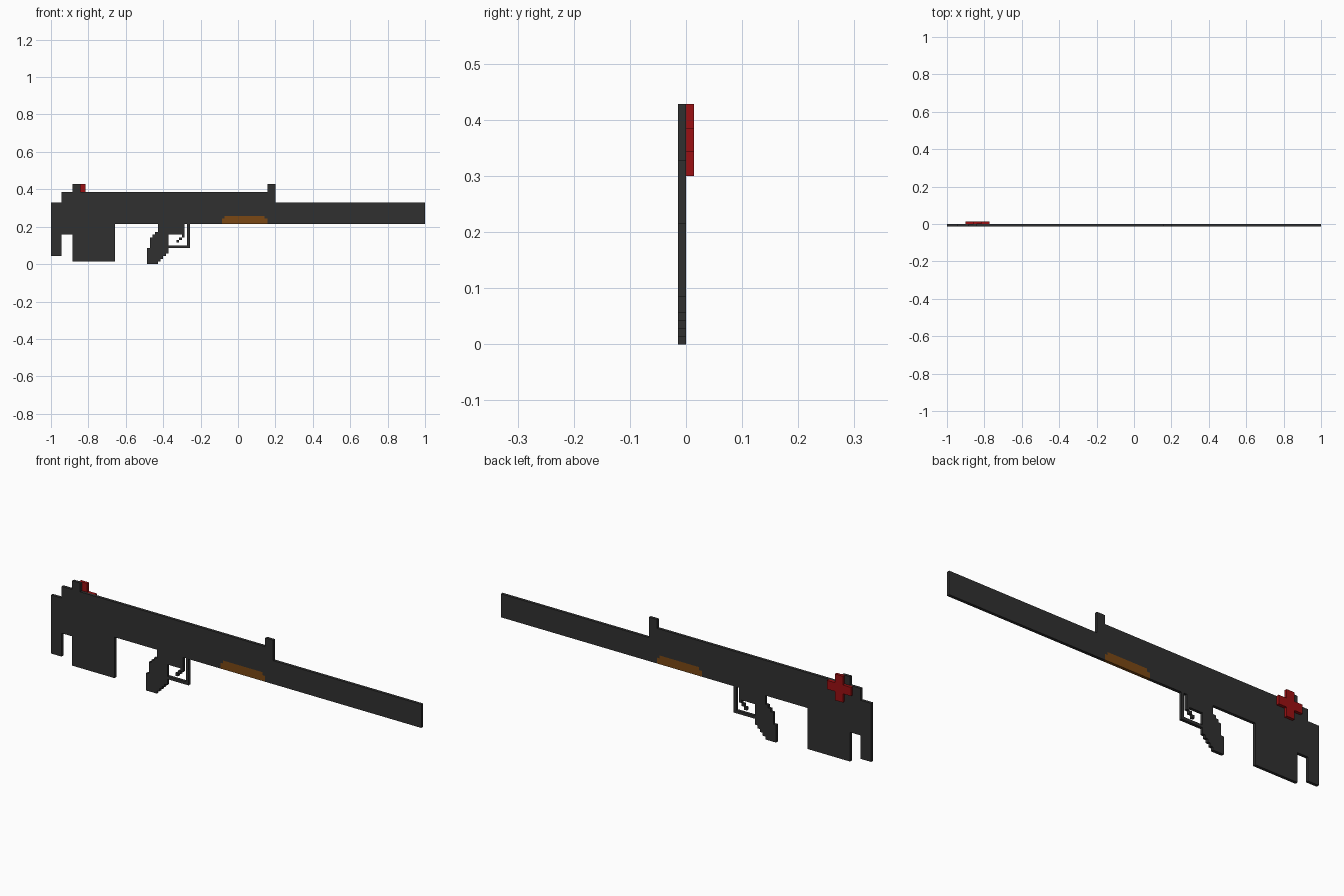
import bpy, bmesh

if "Cube" in bpy.data.objects:
    bpy.data.objects.remove(bpy.data.objects["Cube"])

U = 1 / 70          # one grid cell; the model is 140 cells long


def material(name, rgb):
    m = bpy.data.materials.new(name)
    m.diffuse_color = (*rgb, 1)
    m.use_nodes = True
    m.node_tree.nodes["Principled BSDF"].inputs["Base Color"].default_value = m.diffuse_color
    return m


DARK = material("charcoal", (0.030, 0.030, 0.030))
WOOD = material("brown_wood", (0.195, 0.064, 0.007))
RED = material("dark_red", (0.33, 0.005, 0.006))


def plate(name, cells, mat, y0=-1):
    """Extrude a closed outline (x, z in cells) one cell thick along y."""
    bm = bmesh.new()
    face = bm.faces.new([bm.verts.new(((x - 70) * U, y0 * U, z * U)) for x, z in cells])
    ext = bmesh.ops.extrude_face_region(bm, geom=[face])
    moved = [v for v in ext["geom"] if isinstance(v, bmesh.types.BMVert)]
    bmesh.ops.translate(bm, verts=moved, vec=(0, U, 0))
    bmesh.ops.recalc_face_normals(bm, faces=bm.faces)
    mesh = bpy.data.meshes.new(name)
    bm.to_mesh(mesh)
    bm.free()
    mesh.materials.append(mat)
    ob = bpy.data.objects.new(name, mesh)
    bpy.context.collection.objects.link(ob)
    return ob


def steps(x, z, turns):
    """Stair outline: alternate horizontal and vertical moves from (x, z)."""
    pts = [(x, z)]
    for dx, dz in turns:
        if dx:
            x += dx
            pts.append((x, z))
        if dz:
            z += dz
            pts.append((x, z))
    return pts


# Receiver, stock and barrel in one outline, with a notch for the foregrip
body = [(0, 3), (4, 3), (4, 11), (8, 11), (8, 1), (24, 1), (24, 15), (40, 15)]
# stepped pistol grip, back edge then front edge
body += steps(40, 12, [(-1, -1), (-1, -1), (-1, -4), (-1, -6)])
body += steps(40, 0, [(0, 1), (1, 1), (1, 1), (1, 1), (1, 7)])
# trigger housing and foregrip notch
body += [(50, 11), (50, 15), (64, 15), (64, 17), (65, 17), (65, 18),
         (80, 18), (80, 17), (81, 17), (81, 15)]
# barrel, front sight, top rail, rear sight
body += [(140, 15), (140, 23), (84, 23), (84, 30), (81, 30), (81, 27),
         (11, 27), (11, 30), (8, 30), (8, 27), (4, 27), (4, 23), (0, 23)]
plate("body", body, DARK)

# Foregrip inlay
plate("foregrip", [(64, 15), (81, 15), (81, 17), (80, 17), (80, 18),
                   (65, 18), (65, 17), (64, 17)], WOOD)

# Trigger guard
plate("trigger_guard", [(44, 6), (52, 6), (52, 15), (51, 15), (51, 7), (44, 7)], DARK)

# Trigger: diagonal row of cells
for i in range(3):
    x, z = 49 - i, 10 - i
    plate(f"trigger_{i + 1}", [(x, z), (x + 1, z), (x + 1, z + 1), (x, z + 1)], DARK)

# Red cross on the back side
plate("cross_valve", [(10, 21), (13, 21), (13, 24), (16, 24), (16, 27), (13, 27),
                      (13, 30), (10, 30), (10, 27), (7, 27), (7, 24), (10, 24)], RED, 0)
